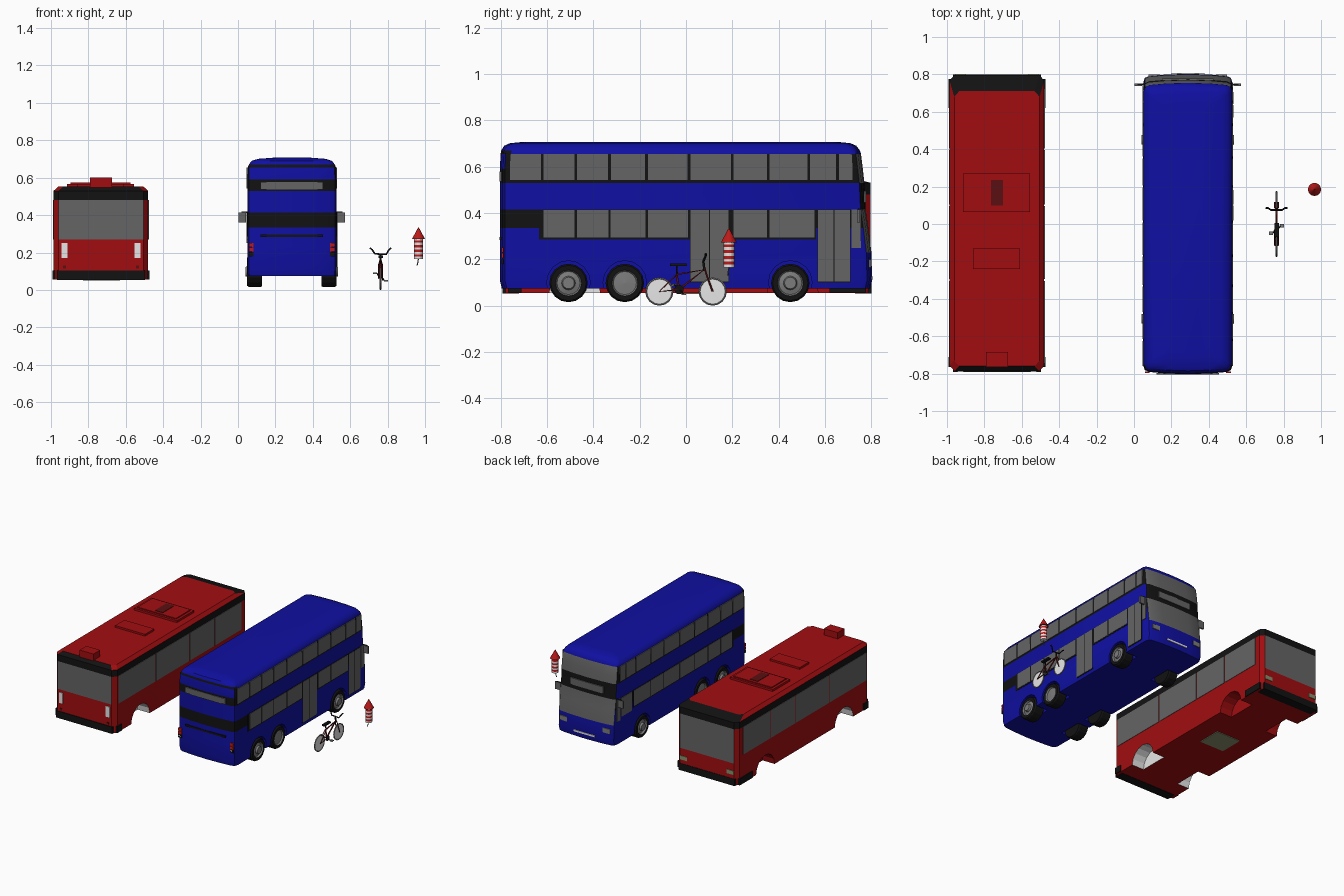
import bpy, bmesh, math
from mathutils import Vector

if "Cube" in bpy.data.objects:
    bpy.data.objects.remove(bpy.data.objects["Cube"])

COLOURS = {
    "red": (0.36, 0.004, 0.005), "blue": (0.005, 0.005, 0.36), "black": (0.006, 0.006, 0.006),
    "glass_grey": (0.13, 0.13, 0.13), "white": (0.8, 0.8, 0.8), "dark_red": (0.1, 0.005, 0.006),
    "rim_grey": (0.2, 0.2, 0.2), "bright_red": (0.5, 0.01, 0.01), "lamp_olive": (0.25, 0.28, 0.15),
}
NAMES = list(COLOURS)
MATS = []
for n, c in COLOURS.items():
    m = bpy.data.materials.new(n)
    m.diffuse_color = (*c, 1)
    m.use_nodes = True
    m.node_tree.nodes["Principled BSDF"].inputs["Base Color"].default_value = m.diffuse_color
    MATS.append(m)


def finish(name, bm, smooth=False):
    bmesh.ops.recalc_face_normals(bm, faces=bm.faces)
    me = bpy.data.meshes.new(name)
    bm.to_mesh(me)
    bm.free()
    for m in MATS:
        me.materials.append(m)
    ob = bpy.data.objects.new(name, me)
    bpy.context.collection.objects.link(ob)
    if smooth:
        select(ob)
        bpy.ops.object.shade_smooth_by_angle(angle=math.radians(35))
    return ob


def select(ob):
    bpy.ops.object.select_all(action='DESELECT')
    ob.select_set(True)
    bpy.context.view_layer.objects.active = ob


def box(name, x, y, z, mat):
    """Box from (min, max) ranges."""
    bm = bmesh.new()
    bmesh.ops.create_cube(bm, size=1)
    for v in bm.verts:
        v.co = [(r[0] + r[1]) / 2 + c * (r[1] - r[0]) for r, c in zip((x, y, z), v.co)]
    for f in bm.faces:
        f.material_index = NAMES.index(mat)
    return finish(name, bm)


def loft(name, cx, rings, corner, rule, smooth=False):
    """Stack of horizontal outlines (z, half width, rear y, front y), coloured by rule."""
    bm = bmesh.new()
    loops = []
    for z, w, y0, y1 in rings:
        q = [(w * f - dx, dy) for f, dx, dy in corner]
        p = [(x, y1 - d) for x, d in q] + [(-x, y1 - d) for x, d in q[-2::-1]]
        p += [(-x, y0 + d) for x, d in q] + [(x, y0 + d) for x, d in q[-2::-1]]
        loops.append([bm.verts.new((cx + x, y, z)) for x, y in p])
    for a, b in zip(loops, loops[1:]):
        for i in range(len(a)):
            j = (i + 1) % len(a)
            bm.faces.new((a[i], a[j], b[j], b[i]))
    bm.faces.new(loops[0][::-1])
    bm.faces.new(loops[-1])
    bm.normal_update()
    for f in bm.faces:
        f.material_index = NAMES.index(rule(f.calc_center_median(), f.normal))
    return finish(name, bm, smooth)


def lathe(name, centre, profile, mats, axis='Z', sign=1, segs=16):
    """Revolve (radius, height) points; one colour per profile segment."""
    bm = bmesh.new()
    rows = []
    for r, h in profile:
        row = []
        for i in range(segs):
            t = 2 * math.pi * i / segs
            a, b = r * math.cos(t), r * math.sin(t)
            d = (a, b, h) if axis == 'Z' else (sign * h, a, b)
            row.append(bm.verts.new(Vector(centre) + Vector(d)))
        rows.append(row)
    for k, (a, b) in enumerate(zip(rows, rows[1:])):
        for i in range(segs):
            j = (i + 1) % segs
            bm.faces.new((a[i], a[j], b[j], b[i])).material_index = NAMES.index(mats[k])
    bmesh.ops.remove_doubles(bm, verts=bm.verts, dist=1e-5)
    return finish(name, bm)


def cut_arches(body, cx, half, arches, z, r):
    """Cut wheel arches into both sides; arches are (y, lining colour)."""
    bm = bmesh.new()
    for y, mat in arches:
        for s in (-1, 1):
            ends = [[bm.verts.new((cx + s * d, y + r * math.cos(i * math.pi / 8),
                                   z + r * math.sin(i * math.pi / 8))) for i in range(16)]
                    for d in (half - 0.1, half + 0.05)]
            fs = [bm.faces.new(ends[0]), bm.faces.new(ends[1])]
            fs += [bm.faces.new((ends[0][i - 1], ends[0][i], ends[1][i], ends[1][i - 1])) for i in range(16)]
            for f in fs:
                f.material_index = NAMES.index(mat)
    cutter = finish("arch_cutter", bm)
    cutter.hide_render = True
    mod = body.modifiers.new("arches", 'BOOLEAN')
    mod.operation, mod.solver, mod.object = 'DIFFERENCE', 'EXACT', cutter
    select(body)
    bpy.ops.object.modifier_apply(modifier=mod.name)
    bpy.data.objects.remove(cutter)


def side_plate(name, cx, half, s, y0, y1, z0, z1, mat, t=0.004):
    xs = sorted((cx + s * (half - 0.003), cx + s * (half + t)))
    box(name, xs, (y0, y1), (z0, z1), mat)


def tube(name, pts, r, mat):
    cu = bpy.data.curves.new(name, 'CURVE')
    cu.dimensions, cu.bevel_depth, cu.bevel_resolution, cu.use_fill_caps = '3D', r, 1, True
    sp = cu.splines.new('POLY')
    sp.points.add(len(pts) - 1)
    for p, c in zip(sp.points, pts):
        p.co = (*c, 1)
    cu.materials.append(MATS[NAMES.index(mat)])
    bpy.context.collection.objects.link(bpy.data.objects.new(name, cu))


# ---------- double-deck blue bus ----------
BX, BW = 0.288, 0.238


def blue_rule(c, n):
    if c.z > 0.67 or abs(n.z) > 0.9:
        return "blue"
    if abs(n.x) > 0.9:
        return "black" if 0.53 < c.z < 0.655 or 0.335 < c.z < 0.415 else "blue"
    if n.y > 0:
        if 0.415 < c.z < 0.53:
            return "black"
        return "glass_grey" if 0.23 < c.z < 0.655 else "blue"
    return "black" if 0.335 < c.z < 0.415 or 0.53 < c.z < 0.59 or c.z > 0.655 else "blue"


blue = loft("blue_bus_body", BX, [
    (0.075, 0.235, -0.795, 0.795), (0.11, BW, -0.803, 0.803), (0.23, BW, -0.803, 0.8),
    (0.335, BW, -0.803, 0.787), (0.415, BW, -0.803, 0.775), (0.53, BW, -0.803, 0.77),
    (0.59, BW, -0.803, 0.763), (0.655, 0.236, -0.8, 0.755), (0.67, 0.23, -0.797, 0.75),
    (0.69, 0.215, -0.785, 0.735), (0.701, 0.18, -0.76, 0.71), (0.707, 0.1, -0.7, 0.65)],
    [(1, 0, 0.045), (1, 0.008, 0.022), (1, 0.03, 0.012), (0.5, 0, 0.004), (0, 0, 0)], blue_rule, True)
BLUE_AXLES = (-0.507, -0.264, 0.45)
cut_arches(blue, BX, BW, [(y, "blue") for y in BLUE_AXLES], 0.1, 0.094)

upper = [-0.766, -0.62, -0.476, -0.33, -0.17, 0.013, 0.2, 0.355, 0.53, 0.654, 0.725]
for s in (-1, 1):
    for a, b in zip(upper, upper[1:]):
        side_plate("upper_window", BX, BW, s, a + 0.006, b - 0.006, 0.542, 0.655, "glass_grey")
    side_plate("lower_window_surround", BX, BW, s, -0.635, 0.56, 0.285, 0.415, "black", 0.002)
    lower = [-0.62, -0.476, -0.33, -0.17, 0.013, 0.2, 0.355, 0.56]
    for a, b in zip(lower, lower[1:]):
        if s < 0 or a != 0.013:
            side_plate("lower_window", BX, BW, s, a + 0.005, b - 0.005, 0.294, 0.412, "glass_grey")
    side_plate("cab_window", BX, BW, s, 0.715, 0.755, 0.25, 0.415, "glass_grey")
    # doors on the right, a driver window on the left
    if s > 0:
        for a, b in ((0.017, 0.186), (0.567, 0.71)):
            side_plate("door_frame", BX, BW, s, a, b, 0.1, 0.415, "black", 0.003)
            m = (a + b) / 2
            for c, d in ((a, m), (m, b)):
                side_plate("door_leaf", BX, BW, s, c + 0.003, d - 0.003, 0.104, 0.412, "glass_grey", 0.005)
    else:
        side_plate("driver_window", BX, BW, s, 0.58, 0.705, 0.27, 0.412, "glass_grey")
    # wheels
    for k, y in enumerate(BLUE_AXLES):
        prof = [(0, -0.08), (0.078, -0.08), (0.083, -0.07), (0.083, -0.01), (0.076, 0), (0.056, 0)]
        prof += [(0.05, -0.01), (0, -0.006)] if k == 1 else [(0.05, -0.012), (0.03, -0.006), (0.025, 0.008), (0, 0.008)]
        lathe("bus_wheel", (BX + s * 0.239, y, 0.098), prof, ["black"] * 5 + ["rim_grey"] * 5, 'X', s)
    # mirrors, headlamps and tail lamps
    xs = sorted((BX + s * 0.245, BX + s * 0.285))
    box("mirror", xs, (0.738, 0.75), (0.36, 0.415), "glass_grey")
    box("mirror_arm", sorted((BX + s * 0.22, BX + s * 0.27)), (0.742, 0.748), (0.412, 0.42), "black")
    box("headlamp", (BX + s * 0.18 - 0.03, BX + s * 0.18 + 0.03), (0.789, 0.798), (0.165, 0.2), "rim_grey")
    for z0, mat in ((0.18, "black"), (0.205, "bright_red"), (0.23, "bright_red"), (0.19, "white")):
        box("tail_lamp", (BX + s * 0.217 - 0.013, BX + s * 0.217 + 0.013), (-0.797, -0.788),
            (z0, z0 + (0.008 if mat == "white" else 0.022)), mat)
box("rear_window", (0.12, 0.455), (-0.8055, -0.796), (0.536, 0.578), "glass_grey")
box("rear_vent", (0.12, 0.3 + 0.155), (-0.8055, -0.796), (0.283, 0.297), "black")
box("destination_display", (0.15, 0.426), (0.768, 0.777), (0.445, 0.495), "glass_grey")
box("number_plate", (0.2, 0.376), (0.797, 0.806), (0.112, 0.125), "white")

# ---------- single-deck red bus ----------
RX, RW = -0.733, 0.253


def red_rule(c, n):
    if c.z < 0.1 or n.z > 0.99:
        return "red"
    if c.z > 0.48:
        return "black" if c.y > 0.7 or c.y < -0.76 or abs(n.x) > 0.95 else "red"
    if abs(n.y) > 0.8 and c.z > (0.22 if n.y > 0 else 0.27):
        return "glass_grey"
    return "red"


red = loft("red_bus_body", RX, [
    (0.055, RW, -0.787, 0.795), (0.1, RW, -0.787, 0.797), (0.22, RW, -0.787, 0.797),
    (0.27, RW, -0.787, 0.797), (0.48, RW, -0.787, 0.797), (0.53, RW, -0.787, 0.797),
    (0.552, 0.228, -0.76, 0.71)], [(1, 0, 0.03), (1, 0.026, 0), (0, 0, 0)], red_rule)
cut_arches(red, RX, RW, [(-0.48, "white"), (0.46, "red")], 0.055, 0.11)
for y0, y1 in ((-0.792, -0.72), (0.73, 0.8)):
    box("bumper", (RX - 0.235, RX + 0.235), (y0, y1), (0.053, 0.105), "black")
    ys = (-0.765, -0.71) if y0 < 0 else (0.62, 0.775)
    box("bumper_wrap", (RX - 0.26, RX + 0.26), ys, (0.056, 0.105), "black")
for s in (-1, 1):
    cuts = [-0.75, -0.3, 0.1, 0.4, 0.73]
    for a, b in zip(cuts, cuts[1:]):
        side_plate("side_window", RX, RW, s, a + 0.005, b - 0.005, 0.27, 0.48, "glass_grey", 0.003)
    x = RX + s * 0.195
    box("rear_lamp", (x - 0.016, x + 0.016), (-0.792, -0.783), (0.17, 0.25), "white")
    box("reflector", (x - 0.008, x + 0.008), (-0.791, -0.783), (0.115, 0.13), "dark_red")
    box("front_lamp", (x - 0.03, x + 0.03), (0.792, 0.801), (0.135, 0.165), "lamp_olive")
# roof units and underside panel
box("roof_unit", (-0.914, -0.556), (0.064, 0.27), (0.548, 0.567), "red")
box("roof_unit_lid", (-0.895, -0.575), (0.08, 0.255), (0.566, 0.574), "red")
box("roof_hatch", (-0.765, -0.7), (0.1, 0.235), (0.572, 0.577), "dark_red")
box("roof_vent", (-0.86, -0.61), (-0.24, -0.13), (0.548, 0.566), "red")
box("rear_roof_pod", (-0.79, -0.674), (-0.765, -0.685), (0.545, 0.6), "red")
box("underside_panel", (-0.83, -0.63), (-0.04, 0.14), (0.05, 0.058), "lamp_olive")

# ---------- bicycle ----------
CX = 0.762


def P(y, z, x=0):
    return (CX + x, y, z)


for y in (-0.115, 0.115):
    lathe("bike_wheel", (CX, y, 0.061), [(0, -0.003), (0.054, -0.002), (0.056, -0.005), (0.061, -0.003), (0.061, 0.003),
          (0.056, 0.005), (0.054, 0.002), (0, 0.003)], ["white"] + ["rim_grey"] * 5 + ["white"], 'X')
tube("bike_frame", [P(-0.03, 0.07), P(0.078, 0.155), P(-0.04, 0.135), P(-0.03, 0.07)], 0.006, "dark_red")
for x in (-0.009, 0.009):
    tube("rear_stay", [P(-0.03, 0.07, x), P(-0.115, 0.061, x), P(-0.04, 0.135, x * 0.5)], 0.0035, "dark_red")
    tube("fork", [P(0.08, 0.165), P(0.088, 0.135, x), P(0.115, 0.061, x)], 0.004, "dark_red")
tube("seat_post", [P(-0.038, 0.13), P(-0.041, 0.175)], 0.004, "black")
box("saddle", (CX - 0.012, CX + 0.012), (-0.07, 0.005), (0.172, 0.183), "black")
tube("bike_stem", [P(0.08, 0.15), P(0.075, 0.19)], 0.006, "black")
tube("handlebar", [P(0.085, 0.225, -0.057), P(0.085, 0.215, -0.045), P(0.075, 0.193, -0.03), P(0.075, 0.19, 0.03),
                   P(0.085, 0.215, 0.045), P(0.085, 0.225, 0.057)], 0.005, "black")
lathe("chainring", (CX + 0.01, -0.03, 0.07), [(0, -0.002), (0.02, -0.002), (0.02, 0.002), (0, 0.002)], ["black"] * 3, 'X')
for s in (-1, 1):
    tube("crank", [P(-0.03, 0.07, s * 0.008), P(-0.03 + s * 0.02, 0.07 - s * 0.02, s * 0.02)], 0.003, "black")
    box("pedal", sorted((CX + s * 0.018, CX + s * 0.04)), (-0.04 + s * 0.02, -0.02 + s * 0.02),
        (0.066 - s * 0.02, 0.073 - s * 0.02), "rim_grey")

# ---------- firework rocket ----------
RC = (0.965, 0.185, 0)
stripes = [(0.024, 0.165 + i * 0.0125) for i in range(10)]
lathe("rocket_tube", RC, [(0, 0.165)] + stripes + [(0, 0.2775)],
      ["white"] + ["white", "bright_red"] * 5, segs=16)
lathe("rocket_nose", RC, [(0, 0.272), (0.035, 0.272), (0, 0.337)], ["bright_red"] * 2, segs=16)
tube("rocket_fuse", [(0.965, 0.185, 0.17), (0.962, 0.183, 0.15), (0.957, 0.18, 0.13)], 0.003, "glass_grey")
